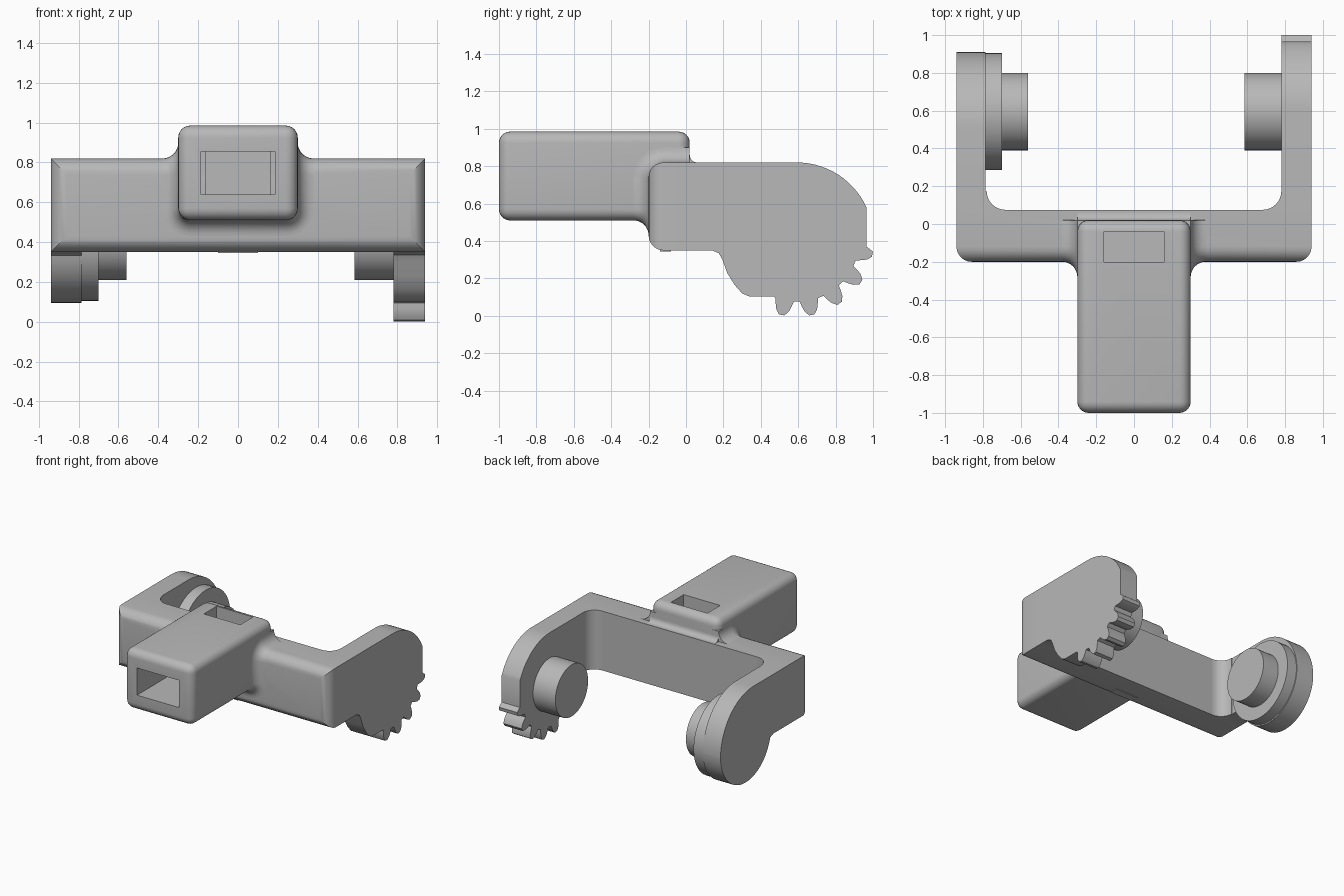
import bpy, bmesh
from math import sin, cos, sqrt, radians, pi

if "Cube" in bpy.data.objects:
    bpy.data.objects.remove(bpy.data.objects["Cube"])

grey = bpy.data.materials.new("plain grey")
grey.use_nodes = True
grey.diffuse_color = (0.48, 0.48, 0.48, 1)
grey.node_tree.nodes["Principled BSDF"].inputs["Base Color"].default_value = grey.diffuse_color


def finish(name, bm):
    bmesh.ops.recalc_face_normals(bm, faces=bm.faces)
    mesh = bpy.data.meshes.new(name)
    bm.to_mesh(mesh)
    bm.free()
    mesh.materials.append(grey)
    ob = bpy.data.objects.new(name, mesh)
    bpy.context.collection.objects.link(ob)
    return ob


def box(name, x, y, z, radius=0, pick=lambda e: True):
    bm = bmesh.new()
    bmesh.ops.create_cube(bm, size=1)
    for v in bm.verts:
        v.co = [lo + (c + 0.5) * (hi - lo) for c, (lo, hi) in zip(v.co, (x, y, z))]
    if radius:
        bmesh.ops.bevel(bm, geom=[e for e in bm.edges if pick(e)], offset=radius,
                        segments=6, profile=0.5, affect='EDGES')
    return finish(name, bm)


def loft(name, rings):
    """Skin a list of equal-length point rings and cap both ends."""
    bm = bmesh.new()
    rows = [[bm.verts.new(p) for p in ring] for ring in rings]
    n = len(rows[0])
    for a, b in zip(rows, rows[1:]):
        for i in range(n):
            j = (i + 1) % n
            bm.faces.new((a[i], a[j], b[j], b[i]))
    bm.faces.new(rows[0])
    bm.faces.new(rows[-1])
    return finish(name, bm)


def along_x(name, profile, x0, x1):
    return loft(name, [[(x, u, v) for u, v in profile] for x in (x0, x1)])


def along_z(name, profile, z0, z1):
    return loft(name, [[(u, v, z) for u, v in profile] for z in (z0, z1)])


def arc(cu, cv, r, a0, a1, n):
    angles = [radians(a0 + (a1 - a0) * i / n) for i in range(n + 1)]
    return [(cu + r * cos(a), cv + r * sin(a)) for a in angles]


def round_rect(u0, u1, v0, v1, radii):
    """Rounded rectangle, radii from lower left counterclockwise."""
    pts = []
    corners = ((u0, v0, 1, 1), (u1, v0, -1, 1), (u1, v1, -1, -1), (u0, v1, 1, -1))
    for k, ((u, v, su, sv), r) in enumerate(zip(corners, radii)):
        pts += arc(u + su * r, v + sv * r, r, 180 + 90 * k, 270 + 90 * k, 6)
    return pts


# Crossbar with a softened front, and the square head
bar = box("crossbar", (-0.94, 0.94), (-0.2, 0.075), (0.35, 0.82), 0.08,
          lambda e: all(v.co.y < -0.19 for v in e.verts))
head = box("head_block", (-0.3, 0.3), (-1, 0.02), (0.51, 0.985), 0.06)

# Concave blends between the head and the crossbar
F = 0.08
steps = [F * (1 - cos(pi / 2 * i / 8)) for i in range(9)]


def flare(t):
    return F - sqrt(max(0, F * F - (F - t) ** 2))


tiny = 0.001
rings = []
for y, o in [(-0.1, F)] + [(-0.2 - t, flare(t)) for t in steps]:
    r = 0.06 + o
    shape = round_rect(-0.3 - o, 0.3 + o, 0.51 - o, 0.74, (r, r, tiny, tiny))
    rings.append([(u, y, v) for u, v in shape])
front_blend = loft("front_blend", rings)

rings = []
sides = [(-0.3 - t, flare(t)) for t in reversed(steps)] + [(0.3 + t, flare(t)) for t in steps]
for x, h in sides:
    shape = round_rect(-0.2 - h, 0.02, 0.6, 0.82 + h, (tiny, tiny, tiny, F + h))
    rings.append([(x, u, v) for u, v in shape])
top_blend = loft("top_blend", rings)
along_x("rear_blend", [(0.0, 0.80), (0.06, 0.80)] + arc(0.06, 0.86, 0.04, 270, 180, 6)
        + [(0.0, 0.86)], -0.3, 0.3)

# Hollow channel from the front and the slot opening on top
cutters = [box("channel_cutter", (-0.185, 0.185), (-1.1, -0.2), (0.64, 0.855)),
           box("slot_cutter", (-0.16, 0.16), (-0.3, -0.04), (0.6401, 0.8549)),
           box("top_cutter", (-0.16, 0.16), (-0.2, -0.0401), (0.7, 1.1))]
for ob in (bar, head, front_blend, top_blend):
    bpy.context.view_layer.objects.active = ob
    for c in cutters:
        m = ob.modifiers.new("cut", 'BOOLEAN')
        m.operation, m.solver, m.object = 'DIFFERENCE', 'EXACT', c
        bpy.ops.object.modifier_apply(modifier=m.name)
for c in cutters:
    bpy.data.objects.remove(c)

# Left arm with gear teeth along its lower rear edge
cy, cz = 0.592, 0.41
gear = [(0.06, 0.35), (0.14, 0.35), (0.175, 0.335), (0.195, 0.30), (0.22, 0.23),
        (0.26, 0.165), (0.30, 0.12), (0.34, 0.103), (0.47, 0.103)]
tooth = [(-8.5, 0.335), (-7, 0.36), (-5, 0.39), (-2, 0.413)]
tooth += [(-a, r) for a, r in reversed(tooth)]
for k in range(5):
    for a, r in (tooth if k < 4 else tooth[:5]):
        ang = radians(-101.25 + 22.5 * k + a)
        gear.append((cy + r * cos(ang), cz + r * sin(ang)))
gear += [(0.965, 0.37)] + arc(cy, cz, 0.41, 24.5, 90, 14) + [(0.06, 0.82)]
along_x("left_gear_arm", gear, 0.78, 0.94)

# Right arm with a round end
plain = [(0.06, 0.82)] + arc(0.5, 0.41, 0.41, 90, 0, 16)
plain += arc(0.595, 0.41, 0.315, -2, -166, 28) + [(0.25, 0.35), (0.06, 0.35)]
along_x("right_arm", plain, -0.94, -0.785)

# Pivot disc and pins
for name, r, x0, x1 in (("right_disc", 0.31, -0.79, -0.70),
                        ("right_pin", 0.205, -0.72, -0.56),
                        ("left_pin", 0.205, 0.585, 0.79)):
    along_x(name, arc(0.595, 0.415, r, 0, 352.5, 47), x0, x1)

# Rounded inside corners of the fork
for name, s in (("left_corner", 1), ("right_corner", -1)):
    curve = arc(0.68, 0.175, 0.1, 270, 360, 8)
    corner = curve + [(0.79, 0.175), (0.79, 0.065), (0.68, 0.065)]
    along_z(name, [(s * u, v) for u, v in corner], 0.35, 0.82)

# Small pad under the crossbar
box("bottom_pad", (-0.1, 0.1), (-0.14, -0.08), (0.345, 0.352))

# Smooth shading with sharp edges kept
for ob in bpy.context.collection.objects:
    if ob.type == 'MESH' and grey.name in ob.data.materials:
        ob.select_set(True)
        bpy.context.view_layer.objects.active = ob
bpy.ops.object.shade_smooth_by_angle(angle=radians(30))
